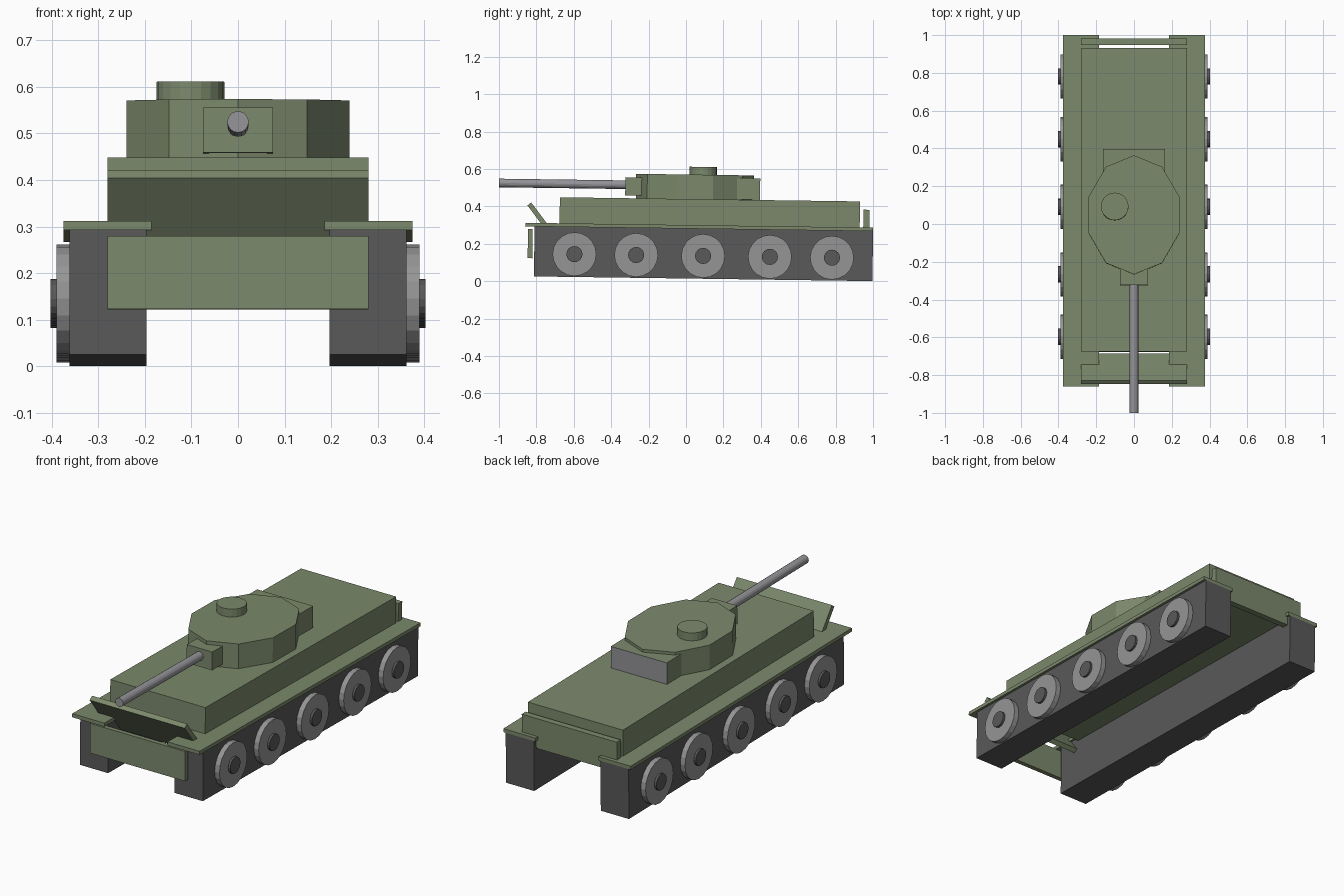
import bpy
import bmesh
from math import radians
from mathutils import Matrix, Vector

default = bpy.data.objects.get("Cube")
if default:
    bpy.data.objects.remove(default, do_unlink=True)

# The whole vehicle sits slightly nose-up
PIVOT = Vector((0, 0, 0.25))
TILT = (Matrix.Translation(PIVOT) @ Matrix.Rotation(-0.0138, 4, 'X')
        @ Matrix.Translation(-PIVOT))


def material(name, r, g, b):
    mat = bpy.data.materials.new(name)
    mat.use_nodes = True
    mat.diffuse_color = (r, g, b, 1)
    mat.node_tree.nodes["Principled BSDF"].inputs["Base Color"].default_value = (r, g, b, 1)
    return mat


GREEN = material("olive_green", 0.2, 0.25, 0.15)
DARK = material("dark_grey", 0.1, 0.1, 0.1)
LIGHT = material("light_grey", 0.3, 0.3, 0.3)
METAL = material("gun_metal", 0.3, 0.3, 0.32)


def finish(name, bm, *mats):
    bm.transform(TILT)
    bmesh.ops.recalc_face_normals(bm, faces=bm.faces)
    mesh = bpy.data.meshes.new(name)
    bm.to_mesh(mesh)
    bm.free()
    for mat in mats:
        mesh.materials.append(mat)
    obj = bpy.data.objects.new(name, mesh)
    bpy.context.collection.objects.link(obj)
    return obj


def slab(x0, x1, profile):
    """Extrude a side profile of (y, z) points from x0 to x1."""
    bm = bmesh.new()
    face = bm.faces.new([bm.verts.new((x0, y, z)) for y, z in profile])
    ext = bmesh.ops.extrude_face_region(bm, geom=[face])["geom"]
    verts = [v for v in ext if isinstance(v, bmesh.types.BMVert)]
    bmesh.ops.translate(bm, verts=verts, vec=(x1 - x0, 0, 0))
    return bm


def box(x0, x1, y0, y1, z0, z1):
    return slab(x0, x1, [(y0, z0), (y1, z0), (y1, z1), (y0, z1)])


def cylinder(center, radius, depth, sides, axis='Z', scale=(1, 1, 1)):
    turn = {'X': Matrix.Rotation(radians(90), 4, 'Y'),
            'Y': Matrix.Rotation(radians(90), 4, 'X'),
            'Z': Matrix.Identity(4)}[axis]
    bm = bmesh.new()
    bmesh.ops.create_cone(bm, cap_ends=True, segments=sides, radius1=radius,
                          radius2=radius, depth=depth,
                          matrix=Matrix.Translation(center) @ Matrix.Diagonal((*scale, 1)) @ turn)
    return bm


# Hull and its end plates
finish("upper_hull", box(-0.28, 0.28, -0.677, 0.928, 0.265, 0.439), GREEN)
finish("lower_front_plate", box(-0.28, 0.28, -0.845, -0.82, 0.111, 0.268), GREEN)
finish("rear_plate", box(-0.28, 0.28, 0.947, 0.98, 0.235, 0.395), GREEN)
finish("slanted_front_plate",
       slab(-0.28, 0.28, [(-0.85, 0.393), (-0.83, 0.409), (-0.685, 0.222), (-0.705, 0.206)]),
       GREEN)

# Running gear on both sides
for side, s in (("left", 1), ("right", -1)):
    finish(f"{side}_track", box(s * 0.196, s * 0.362, -0.81, 1.0, 0.014, 0.281), DARK)
    finish(f"{side}_fender", box(s * 0.186, s * 0.375, -0.86, 1.0, 0.281, 0.3), GREEN)
    for i, y in enumerate((-0.595, -0.265, 0.093, 0.45, 0.782), 1):
        finish(f"{side}_wheel_{i}",
               cylinder((s * 0.375, y, 0.136), 0.117, 0.03, 20, 'X'), LIGHT)
        finish(f"{side}_hub_{i}",
               cylinder((s * 0.385, y, 0.136), 0.043, 0.034, 16, 'X'), DARK)

# Ten-sided turret, with a corner facing forward
finish("turret", cylinder((0, 0.044, 0.502), 0.252, 0.136, 10, scale=(1, 1.25, 1)), GREEN)
finish("cupola", cylinder((-0.102, 0.088, 0.585), 0.073, 0.054, 20), GREEN)

# Turret rear box with a bare metal back face
bustle = box(-0.165, 0.165, 0.15, 0.393, 0.44, 0.555)
bustle.normal_update()
for f in bustle.faces:
    if f.calc_center_median().y > 0.39:
        f.material_index = 1
finish("turret_rear_box", bustle, GREEN, METAL)

# Gun
finish("gun_mantlet", box(-0.075, 0.075, -0.328, -0.2, 0.454, 0.551), GREEN)
finish("gun_barrel", cylinder((0, -0.64, 0.511), 0.023, 0.727, 16, 'Y'), METAL)
